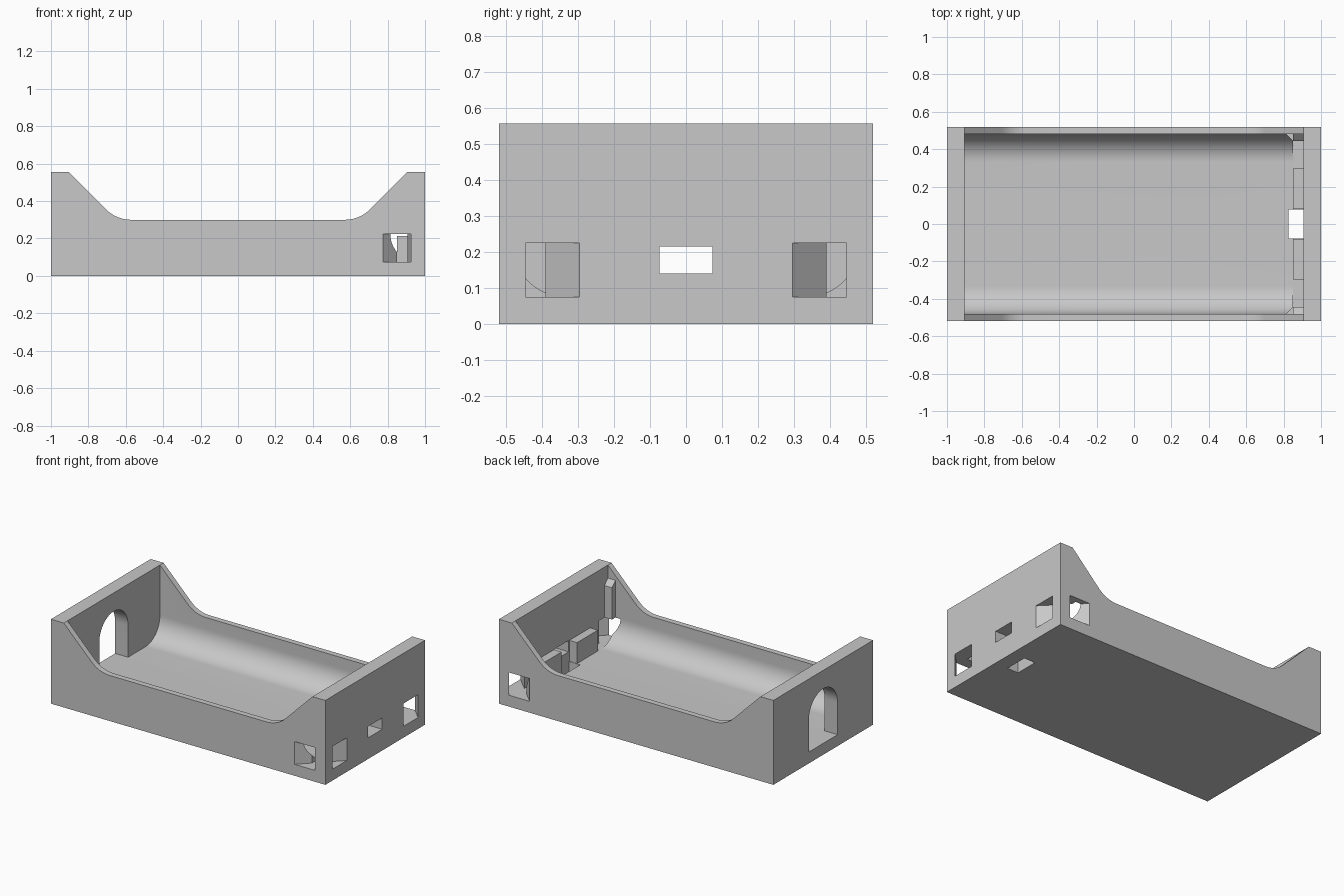
import bpy, bmesh
from math import sin, cos, pi, tan
from mathutils import Vector

old = bpy.data.objects.get("Cube")
if old:
    bpy.data.objects.remove(old, do_unlink=True)

# Main dimensions
HALF_X, HALF_Y, TOP = 1.0, 0.519, 0.556
END_IN, SIDE_IN, FLOOR = 0.906, 0.481, 0.075
LEDGE = 0.85          # where the strap pocket begins
SIDE_TOP = 0.3        # height of the lowered side walls

grey = bpy.data.materials.new("light grey plastic")
grey.use_nodes = True
grey.diffuse_color = (0.58, 0.58, 0.58, 1)
grey.node_tree.nodes["Principled BSDF"].inputs["Base Color"].default_value = (0.58, 0.58, 0.58, 1)


def prism(name, outline, axis, lo, hi):
    """Extrude a 2D outline along an axis; outline uses the other two axes in order."""
    def place(p, d):
        c = list(p)
        c.insert("xyz".index(axis), d)
        return c
    bm = bmesh.new()
    face = bm.faces.new([bm.verts.new(place(p, lo)) for p in outline])
    ext = bmesh.ops.extrude_face_region(bm, geom=[face])
    verts = [v for v in ext["geom"] if isinstance(v, bmesh.types.BMVert)]
    shift = Vector(place((0, 0), hi - lo))
    bmesh.ops.translate(bm, vec=shift, verts=verts)
    bmesh.ops.recalc_face_normals(bm, faces=bm.faces)
    mesh = bpy.data.meshes.new(name)
    bm.to_mesh(mesh)
    bm.free()
    mesh.materials.append(grey)
    ob = bpy.data.objects.new(name, mesh)
    bpy.context.collection.objects.link(ob)
    return ob


def rect(a0, a1, b0, b1):
    return [(a0, b0), (a1, b0), (a1, b1), (a0, b1)]


def arc(cx, cy, r, start, end, n=16):
    return [(cx + r * cos(start + (end - start) * i / n),
             cy + r * sin(start + (end - start) * i / n)) for i in range(n + 1)]


def mirrored(half):
    """Complete an outline that is symmetric in its first coordinate."""
    return half + [(-a, b) for a, b in reversed(half)]


def cut(target, cutter):
    cutter.hide_render = True
    mod = target.modifiers.new("cut", "BOOLEAN")
    mod.operation = "DIFFERENCE"
    mod.solver = "EXACT"
    mod.object = cutter
    bpy.context.view_layer.objects.active = target
    bpy.ops.object.modifier_apply(modifier=mod.name)
    bpy.data.objects.remove(cutter, do_unlink=True)


# Outer body: side outline with sloped shoulders blending into low side walls
foot = END_IN - (TOP - SIDE_TOP)
blend = 0.19
tangent = blend * tan(pi / 8)
shoulder = arc(foot - tangent, SIDE_TOP + blend, blend, -pi / 4, -pi / 2, 10)
body = prism("tray_body", mirrored([(HALF_X, 0), (HALF_X, TOP), (END_IN, TOP)] + shoulder),
             "y", -HALF_Y, HALF_Y)

# Main cavity with rounded lower edges
r = 0.15
trough = [(SIDE_IN, 1)] + arc(SIDE_IN - r, FLOOR + r, r, 0, -pi / 2)
cut(body, prism("cavity_cutter", mirrored(trough), "x", -END_IN, LEDGE + 0.001))

# Square pocket at the strap end, leaving slope-topped corner posts
pocket = [(SIDE_IN, 1), (SIDE_IN, 0.47), (0.445, 0.435), (0.445, FLOOR)]
cut(body, prism("pocket_cutter", mirrored(pocket), "x", LEDGE, END_IN))

# Diagonal strap tunnels through both corners
for s in (1, -1):
    band = [(0.695, 0.6 * s), (0.845, 0.6 * s), (1.1, 0.345 * s), (1.1, 0.195 * s)]
    cut(body, prism("tunnel_cutter", band, "z", FLOOR, 0.225))

# Slot in the end wall and slot in the floor
cut(body, prism("end_slot_cutter", rect(-0.073, 0.073, 0.14, 0.215), "x", 0.88, 1.1))
cut(body, prism("floor_slot_cutter", rect(0.825, END_IN, -0.077, 0.077), "z", -0.1, 0.12))

# Arched doorway in the other end wall
arch = [(-0.15, FLOOR), (0.15, FLOOR)] + arc(0, 0.285, 0.15, 0, pi, 24)
cut(body, prism("arch_cutter", arch, "x", -1.1, -0.88))

# Retaining blocks either side of the end slot
blocks = [prism(name, rect(*span, FLOOR - 0.01, 0.213), "x", LEDGE, END_IN + 0.005)
          for name, span in (("left_block", (0.08, 0.297)), ("right_block", (-0.297, -0.08)))]

bpy.ops.object.select_all(action="DESELECT")
for ob in [body] + blocks:
    ob.select_set(True)
bpy.context.view_layer.objects.active = body
bpy.ops.object.shade_smooth_by_angle(angle=pi / 6)
